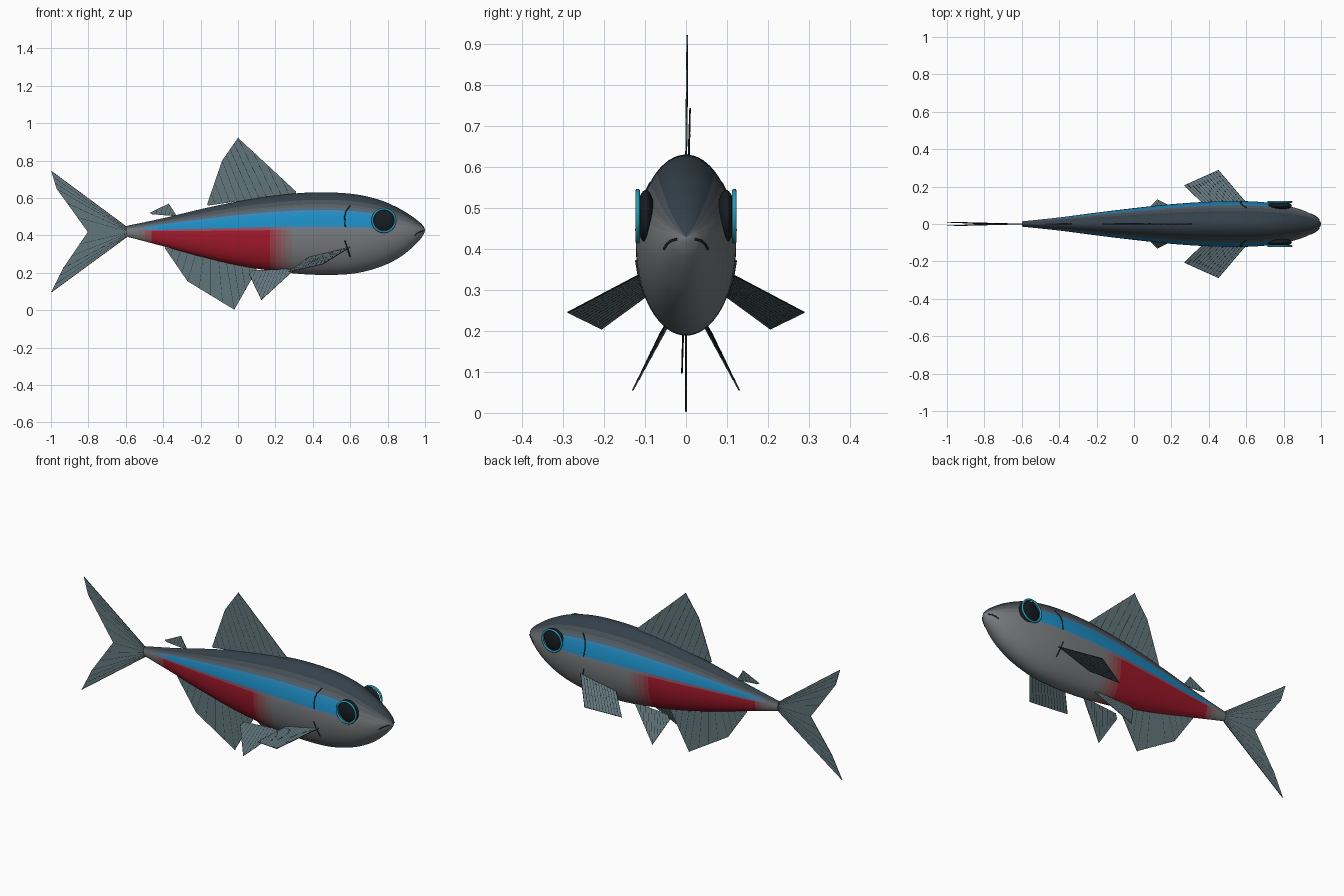
import bpy, bmesh, math
from mathutils import Vector

if "Cube" in bpy.data.objects:
    bpy.data.objects.remove(bpy.data.objects["Cube"])

mats = {}

def material(name, rgb):
    if name not in mats:
        m = bpy.data.materials.new(name)
        m.diffuse_color = (*rgb, 1)
        m.use_nodes = True
        m.node_tree.nodes["Principled BSDF"].inputs["Base Color"].default_value = m.diffuse_color
        mats[name] = m
    return mats[name]

def link(name, data, mat=None):
    ob = bpy.data.objects.new(name, data)
    bpy.context.collection.objects.link(ob)
    if mat:
        data.materials.append(mat)
    return ob

DARK = material("dark_line", (0.015, 0.022, 0.028))
FIN = material("fin_grey", (0.12, 0.18, 0.2))
PUPIL = material("pupil", (0.008, 0.012, 0.016))
IRIS = material("iris", (0.02, 0.32, 0.45))

# Body stations: x, top z, bottom z, half width
STATIONS = [(-0.6, .45, .395, .014), (-0.4, .492, .342, .035), (-0.2, .54, .287, .061),
            (0, .582, .24, .085), (.2, .613, .208, .106), (.4, .63, .19, .119),
            (.6, .623, .194, .122), (.75, .592, .228, .11), (.86, .545, .28, .087),
            (.93, .502, .334, .062), (.975, .467, .38, .036), (.994, .445, .41, .016),
            (1.0, .43, .426, .002)]

def station(u):
    # Catmull-Rom interpolation between body stations
    i = min(int(u), len(STATIONS) - 2)
    t = u - i
    p = [STATIONS[max(0, min(len(STATIONS) - 1, i + k))] for k in (-1, 0, 1, 2)]
    return [.5 * (2 * b + (c - a) * t + (2 * a - 5 * b + 4 * c - d) * t * t
                  + (3 * b - a - 3 * c + d) * t ** 3) for a, b, c, d in zip(*p)]

def fade(v, a, b):
    t = max(0, min(1, (v - a) / (b - a)))
    return round(t * t * (3 - 2 * t) * 5) / 5

def mix(a, b, t):
    return tuple(p + (q - p) * t for p, q in zip(a, b))

def skin(x, s):
    # grey belly, dark back, red rear flank, blue side stripe
    back = fade(s, .2, .95)
    red = fade(x, -.56, -.42) * fade(-x, -.31, -.14) * fade(-s, -.24, -.1)
    blue = fade(x, -.56, -.4) * fade(-x, -.82, -.7) * fade(s, .1, .24) * fade(-s, -.66, -.5)
    c = mix((.19, .2, .21), (.035, .052, .068), back)
    c = mix(mix(c, (.38, .01, .025), red), (.012, .27, .56), blue)
    return material("skin_%.1f_%.1f_%.1f" % (back, red, blue), c)

def make_body():
    bm = bmesh.new()
    seg, sub = 72, 7
    rings, xs = [], []
    for k in range((len(STATIONS) - 1) * sub + 1):
        x, top, bot, w = station(k / sub)
        xs.append(x)
        rings.append([bm.verts.new((x, w * math.cos(a), (top + bot) / 2 + (top - bot) / 2 * math.sin(a)))
                      for a in (2 * math.pi * j / seg for j in range(seg))])
    me = bpy.data.meshes.new("body")
    slots = {}
    for k in range(len(rings) - 1):
        for j in range(seg):
            n = (j + 1) % seg
            f = bm.faces.new((rings[k][j], rings[k][n], rings[k + 1][n], rings[k + 1][j]))
            f.smooth = True
            m = skin((xs[k] + xs[k + 1]) / 2, math.sin(2 * math.pi * (j + .5) / seg))
            if m.name not in slots:
                slots[m.name] = len(slots)
                me.materials.append(m)
            f.material_index = slots[m.name]
    bm.faces.new(rings[0])
    bm.faces.new(rings[-1])
    bmesh.ops.recalc_face_normals(bm, faces=bm.faces)
    bm.to_mesh(me)
    bm.free()
    link("body", me)

def tubes(name, paths, r, mat):
    cu = bpy.data.curves.new(name, 'CURVE')
    cu.dimensions = '3D'
    cu.bevel_depth = r
    cu.bevel_resolution = 1
    cu.use_fill_caps = True
    for pts in paths:
        sp = cu.splines.new('POLY')
        sp.points.add(len(pts) - 1)
        for p, co in zip(sp.points, pts):
            p.co = (*co, 1)
    return link(name, cu, mat)

def along(pts, t):
    v = t * (len(pts) - 1)
    i = min(int(v), len(pts) - 2)
    return Vector(pts[i]).lerp(Vector(pts[i + 1]), v - i)

def fin(name, base, edge, side=1, n=24, step=2):
    # thin sheet spanning a base line and an outer edge, with raised rays
    base, edge = ([(x, y * side, z) for x, y, z in pts] for pts in (base, edge))
    pairs = [(along(base, i / n), along(edge, i / n)) for i in range(n + 1)]
    bm = bmesh.new()
    vs = [(bm.verts.new(a), bm.verts.new(b)) for a, b in pairs]
    for (a, b), (c, d) in zip(vs, vs[1:]):
        bm.faces.new((a, b, d, c))
    bmesh.ops.remove_doubles(bm, verts=bm.verts, dist=1e-5)
    me = bpy.data.meshes.new(name)
    bm.to_mesh(me)
    bm.free()
    ob = link(name, me, FIN)
    mod = ob.modifiers.new("thickness", 'SOLIDIFY')
    mod.thickness = .003
    mod.offset = 0
    rays = [p for p in pairs[::step] if (p[0] - p[1]).length > .01]
    tubes(name + "_rays", rays, .002, DARK)

make_body()

# Middle fins
fin("dorsal_fin", [(-.16, 0, .56), (.31, 0, .625)],
    [(-.165, 0, .567), (-.085, .003, .8), (0, .003, .922), (.31, 0, .635)])
fin("adipose_fin", [(-.455, 0, .513), (-.33, 0, .503)],
    [(-.47, 0, .522), (-.37, .004, .57), (-.33, 0, .508)], step=4)
fin("tail_fin", [(-.595, 0, .445), (-.595, 0, .392)],
    [(-.998, .01, .743), (-.97, .008, .65), (-.803, 0, .418), (-.935, -.007, .225), (-.998, -.01, .097)])
fin("anal_fin", [(-.39, 0, .337), (.1, 0, .225)],
    [(-.39, 0, .33), (-.27, 0, .155), (-.02, 0, .003), (.1, 0, .215)])

def body_y(x, z):
    # half width of the body at a given length and height
    lo, hi = 0, len(STATIONS) - 1
    for _ in range(30):
        mid = (lo + hi) / 2
        lo, hi = (mid, hi) if station(mid)[0] < x else (lo, mid)
    _, t, b, w = station(lo)
    return w * math.sqrt(max(0, 1 - ((z - (t + b) / 2) / ((t - b) / 2)) ** 2))

for side, tag in ((1, "left"), (-1, "right")):
    # Paired fins
    fin("pectoral_fin_" + tag, [(.6, .112, .338), (.38, .1, .283)],
        [(.45, .288, .245), (.27, .207, .205)], side)
    fin("pelvic_fin_" + tag, [(.3, .042, .222), (.08, .052, .212)],
        [(.3, .042, .215), (.125, .13, .055), (.06, .065, .19)], side)

    # Eye with a bright rim
    bpy.ops.mesh.primitive_uv_sphere_add(segments=32, ring_count=20, radius=1, location=(.78, side * .098, .48))
    eye = bpy.context.object
    eye.name = "eye_" + tag
    eye.scale = (.064, .022, .064)
    eye.data.materials.append(PUPIL)
    bpy.ops.object.shade_smooth()
    bpy.ops.mesh.primitive_torus_add(major_segments=40, minor_segments=10, major_radius=.061, minor_radius=.006,
                                     location=(.78, side * .118, .48), rotation=(math.pi / 2, 0, 0))
    rim = bpy.context.object
    rim.name = "eye_rim_" + tag
    rim.data.materials.append(IRIS)
    bpy.ops.object.shade_smooth()

    # Gill line, fin root crease and mouth line lie on the skin
    for name, pts in (("gill_line_", [(.6, .56), (.578, .53), (.57, .5), (.574, .445)]),
                      ("fin_root_", [(.572, .372), (.585, .33), (.6, .285)]),
                      ("mouth_", [(.945, .4), (.96, .412), (.975, .42), (.99, .424)])):
        tubes(name + tag, [[(x, side * (body_y(x, z) + .001), z) for x, z in pts]], .003, DARK)
